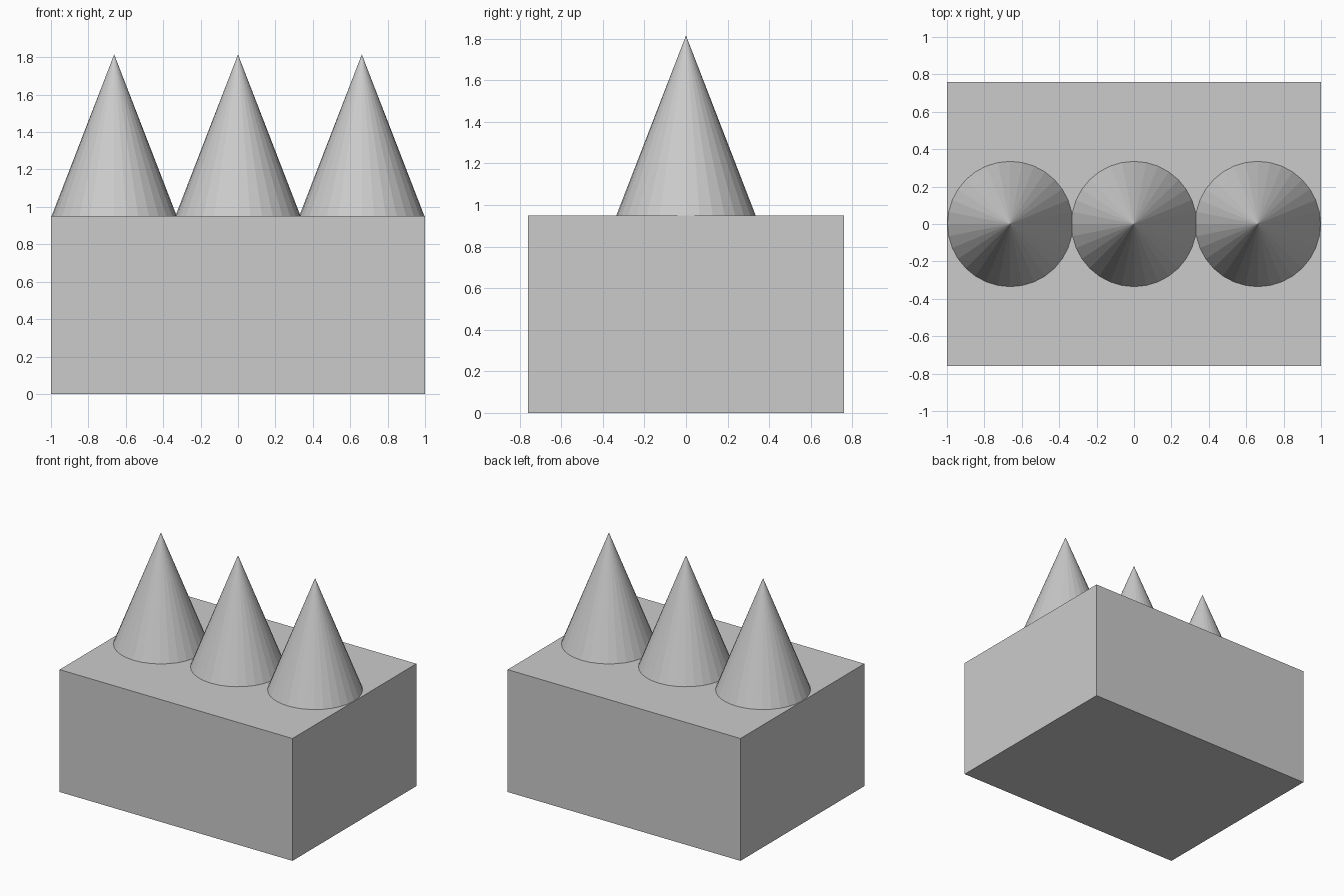
import bpy

cube = bpy.data.objects.get("Cube")
if cube:
    bpy.data.objects.remove(cube, do_unlink=True)

BASE_HEIGHT = 0.95
CONE_HEIGHT = 0.865
CONE_RADIUS = 0.335
SPACING = 0.662

grey = bpy.data.materials.new("light grey")
grey.use_nodes = True
colour = (0.6, 0.6, 0.6, 1)
grey.diffuse_color = colour
grey.node_tree.nodes["Principled BSDF"].inputs["Base Color"].default_value = colour


def finish(name):
    obj = bpy.context.object
    obj.name = name
    obj.data.materials.append(grey)
    return obj


# Solid block base
bpy.ops.mesh.primitive_cube_add(size=1, location=(0, 0, BASE_HEIGHT / 2))
base = finish("base_block")
base.scale = (2, 1.52, BASE_HEIGHT)

# Row of faceted spikes along the middle of the block
for name, side in (("right_spike", -1), ("middle_spike", 0), ("left_spike", 1)):
    bpy.ops.mesh.primitive_cone_add(
        vertices=32, radius1=CONE_RADIUS, radius2=0, depth=CONE_HEIGHT,
        location=(side * SPACING, 0, BASE_HEIGHT + CONE_HEIGHT / 2))
    finish(name)
